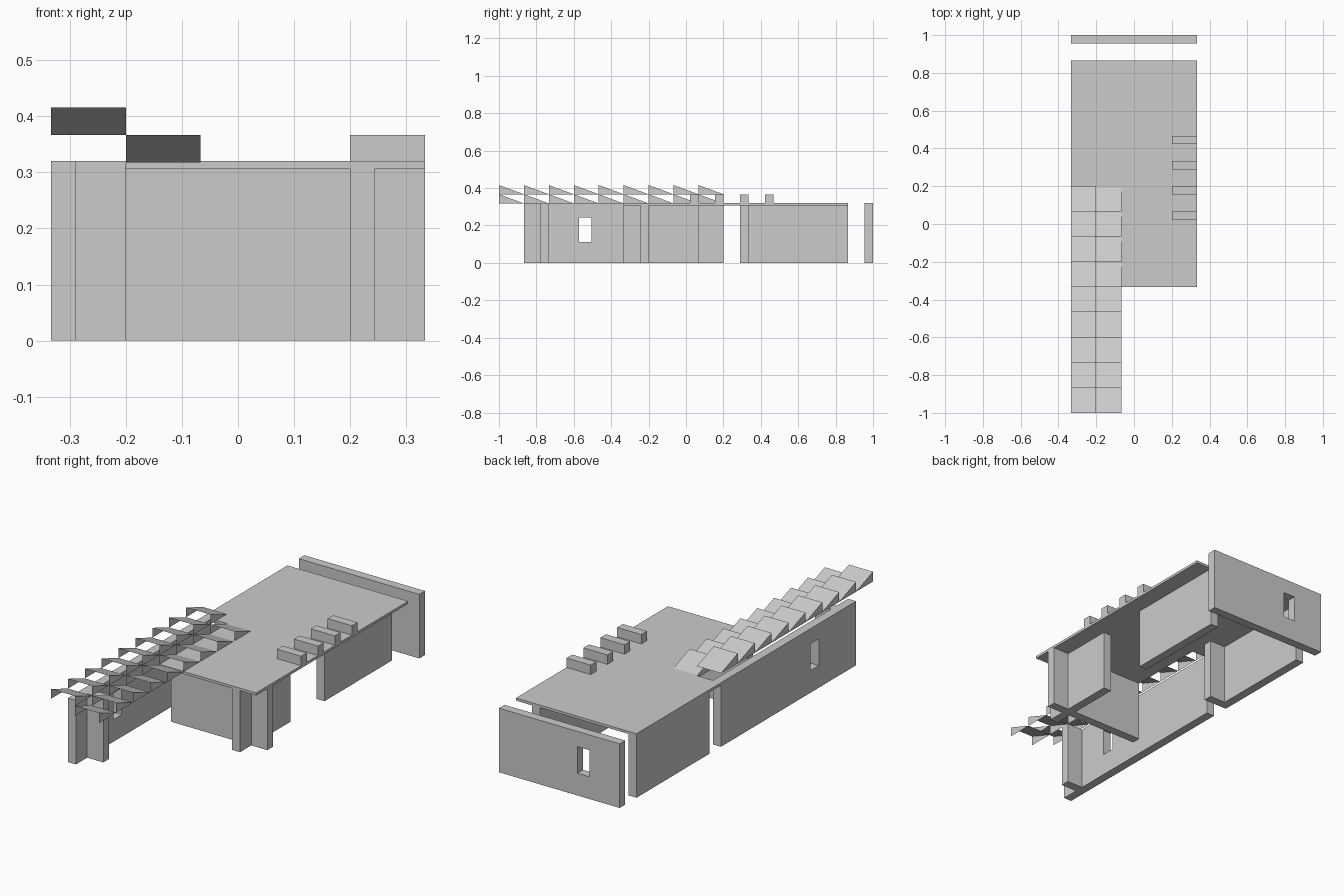
import bpy, bmesh

if "Cube" in bpy.data.objects:
    bpy.data.objects.remove(bpy.data.objects["Cube"])

M = 2 / 15          # building module
T = M / 3           # wall thickness
H, R = 0.32, 0.307  # parapet top, underside of slab


def box(name, x0, x1, y0, y1, z0, z1):
    bm = bmesh.new()
    bmesh.ops.create_cube(bm, size=1)
    for v in bm.verts:
        v.co = ((x0 + x1) / 2 + v.co.x * (x1 - x0),
                (y0 + y1) / 2 + v.co.y * (y1 - y0),
                (z0 + z1) / 2 + v.co.z * (z1 - z0))
    return finish(name, bm)


def finish(name, bm):
    me = bpy.data.meshes.new(name)
    bm.to_mesh(me)
    bm.free()
    ob = bpy.data.objects.new(name, me)
    bpy.context.collection.objects.link(ob)
    return ob


def cut_window(wall, *bounds):
    cutter = box("window_cutter", *bounds)
    mod = wall.modifiers.new("window", 'BOOLEAN')
    mod.object, mod.solver = cutter, 'EXACT'
    bpy.context.view_layer.objects.active = wall
    bpy.ops.object.modifier_apply(modifier=mod.name)
    bpy.data.objects.remove(cutter)


XL, XR = -2.5 * M, 2.5 * M   # outer sides
XI = 1.5 * M                 # inner wall lines

# Left side: long corridor wall with window, rear wall, and their short returns
long_wall = box("corridor_wall", XL, XL + T, -6.5 * M, XI, 0, H)
cut_window(long_wall, XL - 0.1, XL + 0.1, -0.572, -0.505, 0.111, 0.244)
box("corridor_return", XL + T, -XI, -5.5 * M - T, -5.5 * M, 0, H)
box("rear_left_wall", XL, XL + T, 2.5 * M - T, 6.5 * M, 0, R)
box("rear_left_return", XL + T, -XI, 2.5 * M - T, 2.5 * M, 0, R)

# Right side and front walls
box("front_right_wall", XI, XI + T, -2.5 * M, 0.5 * M, 0, R)
box("front_right_return", XI + T, XR, -XI - T, -XI, 0, R)
box("front_wall", -XI, XI, -XI - T, -XI, 0, R)
box("rear_right_wall", XI, XI + T, 2.5 * M, 6.5 * M, 0, R)

# Freestanding back wall with window
back_wall = box("back_wall", XL, XR, 1 - T, 1, 0, H)
cut_window(back_wall, -1.25 * M, -0.75 * M, 0.9, 1.1, 0.111, 0.244)

# L-shaped roof slab, notched over the corridor
bm = bmesh.new()
outline = [(-XI, -2.5 * M), (XR, -2.5 * M), (XR, 6.5 * M),
           (XL, 6.5 * M), (XL, XI), (-XI, XI)]
base = bm.faces.new([bm.verts.new((x, y, R)) for x, y in outline])
top = bmesh.ops.extrude_face_region(bm, geom=[base])
bmesh.ops.translate(bm, vec=(0, 0, H - R),
                    verts=[v for v in top["geom"] if isinstance(v, bmesh.types.BMVert)])
bmesh.ops.recalc_face_normals(bm, faces=bm.faces)
finish("roof_slab", bm)

# Roof beams on the right
for i in range(4):
    y = (0.5 + i) * M
    box(f"roof_beam_{i + 1}", XI, XR, y - T, y, H, 0.367)


# Sawtooth skylights: open shells of a slope and two side triangles
def sawtooth(name, x0, z0, z1):
    bm = bmesh.new()
    for i in range(9):
        y0, y1 = -1 + i * M, -1 + (i + 1) * M
        a, b = ([bm.verts.new((x, y, z)) for y, z in ((y0, z0), (y1, z0), (y0, z1))]
                for x in (x0, x0 + M))
        bm.faces.new((a[2], a[1], b[1], b[2]))
        bm.faces.new(a)
        bm.faces.new(reversed(b))
    finish(name, bm)


sawtooth("upper_sawtooth_roof", XL, 0.367, 0.416)
sawtooth("lower_sawtooth_roof", -XI, 0.318, 0.367)
